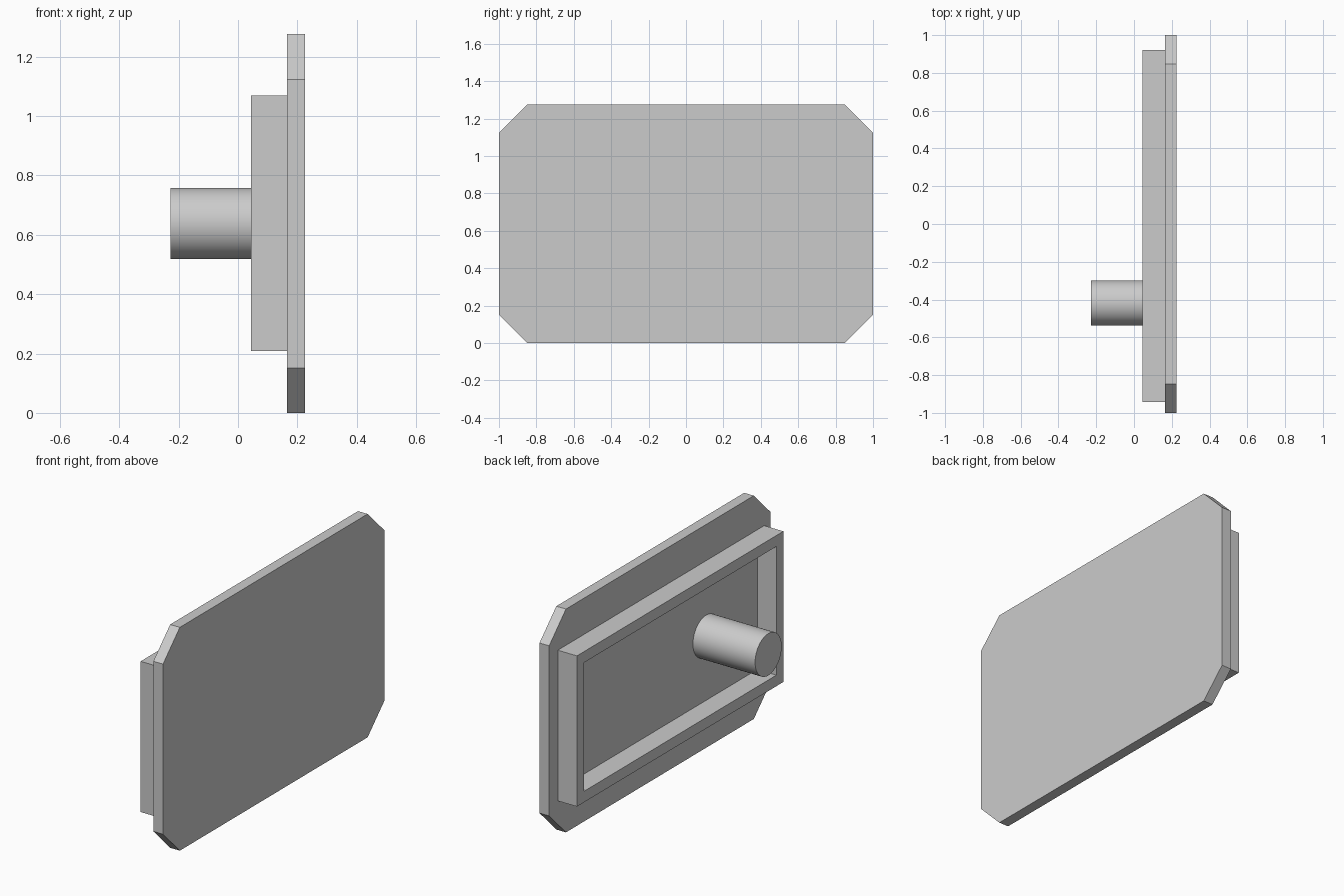
import bpy, bmesh, math

cube = bpy.data.objects.get("Cube")
if cube:
    bpy.data.objects.remove(cube, do_unlink=True)

grey = bpy.data.materials.new("light_grey")
grey.use_nodes = True
colour = (0.6, 0.6, 0.6, 1)
grey.diffuse_color = colour
grey.node_tree.nodes["Principled BSDF"].inputs["Base Color"].default_value = colour

PLATE_BACK, PLATE_FACE = 0.165, 0.226
FRAME_BACK, PEG_END = 0.044, -0.228
HEIGHT, CHAMFER, WALL = 1.276, 0.152, 0.063


def finish(name, bm):
    bmesh.ops.recalc_face_normals(bm, faces=bm.faces)
    mesh = bpy.data.meshes.new(name)
    bm.to_mesh(mesh)
    bm.free()
    mesh.materials.append(grey)
    obj = bpy.data.objects.new(name, mesh)
    bpy.context.collection.objects.link(obj)
    return obj


def rectangle(y0, y1, z0, z1):
    return [(y0, z0), (y1, z0), (y1, z1), (y0, z1)]


# Thin plate with four chamfered corners
c = CHAMFER
outline = [(-1 + c, 0), (1 - c, 0), (1, c), (1, HEIGHT - c),
           (1 - c, HEIGHT), (-1 + c, HEIGHT), (-1, HEIGHT - c), (-1, c)]
bm = bmesh.new()
face = bm.faces.new([bm.verts.new((PLATE_BACK, y, z)) for y, z in outline])
solid = bmesh.ops.extrude_face_region(bm, geom=[face], use_keep_orig=True)
moved = [v for v in solid["geom"] if isinstance(v, bmesh.types.BMVert)]
bmesh.ops.translate(bm, verts=moved, vec=(PLATE_FACE - PLATE_BACK, 0, 0))
finish("plate", bm)

# Open rectangular rim standing on the back of the plate
y0, y1, z0, z1 = -0.942, 0.922, 0.208, 1.069
outer = rectangle(y0, y1, z0, z1)
inner = rectangle(y0 + WALL, y1 - WALL, z0 + WALL, z1 - WALL)
bm = bmesh.new()
loops = [[bm.verts.new((x, y, z)) for y, z in shape]
         for shape, x in ((outer, PLATE_BACK), (outer, FRAME_BACK),
                          (inner, FRAME_BACK), (inner, PLATE_BACK))]
for a, b in zip(loops, loops[1:] + loops[:1]):
    for i in range(4):
        j = (i + 1) % 4
        bm.faces.new((a[i], a[j], b[j], b[i]))
finish("rim", bm)

# Round peg inside the rim
bpy.ops.mesh.primitive_cylinder_add(
    vertices=48, radius=0.12, depth=PLATE_BACK - PEG_END,
    location=((PLATE_BACK + PEG_END) / 2, -0.418, HEIGHT / 2),
    rotation=(0, math.pi / 2, 0))
peg = bpy.context.object
peg.name = "peg"
peg.data.materials.append(grey)
bpy.ops.object.shade_smooth_by_angle(angle=math.radians(30))
